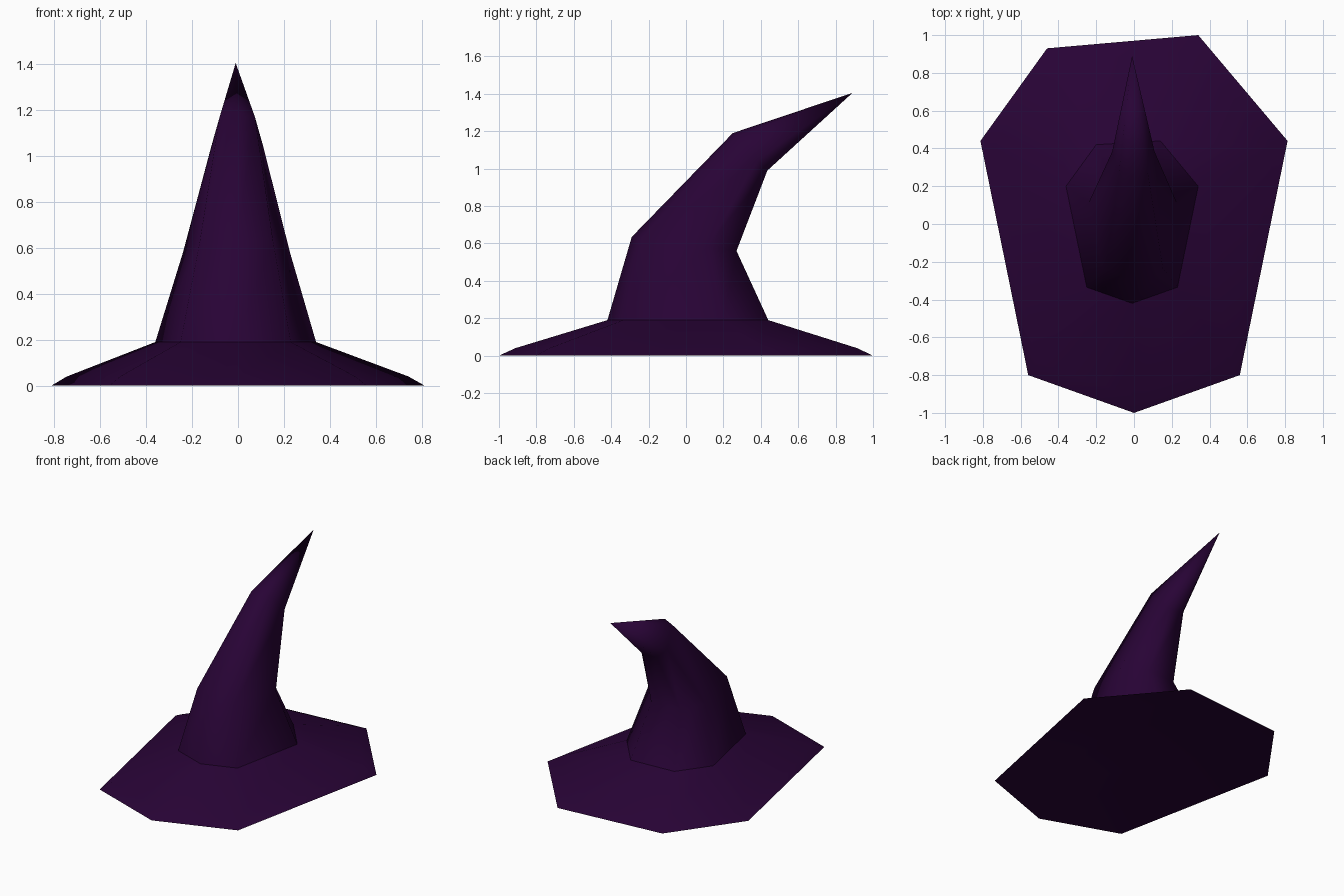
import bpy
import bmesh
import math
from mathutils import Vector

cube = bpy.data.objects.get("Cube")
if cube:
    bpy.data.objects.remove(cube, do_unlink=True)

# Single dark purple cloth
cloth = bpy.data.materials.new("dark_purple_cloth")
cloth.use_nodes = True
color = (0.021, 0.001, 0.036, 1)
cloth.diffuse_color = color
cloth.node_tree.nodes["Principled BSDF"].inputs["Base Color"].default_value = color

# Seven-sided outlines, counter-clockwise from the front corner
RIM = [(0, -1), (.56, -.8), (.813, .44), (.34, 1), (-.46, .93), (-.813, .44), (-.56, -.8)]
BAND = [(-.01, -.42), (.23, -.335), (.34, .2), (.14, .44), (-.2, .42), (-.36, .2), (-.25, -.335)]
BAND_Z = .19


def flat_ring(outline, z):
    return [Vector((x, y, z)) for x, y in outline]


def bent_ring(width, front, back):
    """Band outline narrowed and tilted between a front and a back (y, z) point."""
    ring = []
    for x, y in BAND:
        t = (y + .42) / .86
        ring.append(Vector((x * width,
                            front[0] + (back[0] - front[0]) * t,
                            front[1] + (back[1] - front[1]) * t)))
    return ring


def loft(name, rings, tip=None, cap_start=False):
    bm = bmesh.new()
    loops = [[bm.verts.new(p) for p in ring] for ring in rings]
    n = len(loops[0])
    for low, high in zip(loops, loops[1:]):
        for i in range(n):
            j = (i + 1) % n
            bm.faces.new((low[i], low[j], high[j], high[i]))
    if tip:
        top = bm.verts.new(tip)
        for i in range(n):
            bm.faces.new((loops[-1][i], loops[-1][(i + 1) % n], top))
    if cap_start:
        bm.faces.new(loops[0][::-1])
    mesh = bpy.data.meshes.new(name)
    bm.to_mesh(mesh)
    bm.free()
    mesh.materials.append(cloth)
    obj = bpy.data.objects.new(name, mesh)
    bpy.context.collection.objects.link(obj)
    bpy.ops.object.select_all(action='DESELECT')
    obj.select_set(True)
    bpy.context.view_layer.objects.active = obj
    bpy.ops.object.shade_smooth_by_angle(angle=math.radians(85))


# Brim: shallow hollow underside, thin bevelled edge, then a slope up to the crown
lining = flat_ring(BAND, .08)
outer = flat_ring(RIM, 0)
band = flat_ring(BAND, BAND_Z)
edge = [a.lerp(b, .15) for a, b in zip(outer, band)]
for p in edge:
    p.z = .04
loft("brim", [lining, outer, edge, band], cap_start=True)

# Crown: tilted rings bending back to a point
loft("crown",
     [band,
      bent_ring(.665, (-.29, .635), (.27, .56)),
      bent_ring(.32, (.25, 1.19), (.435, .99))],
     tip=Vector((-.01, .89, 1.405)))
